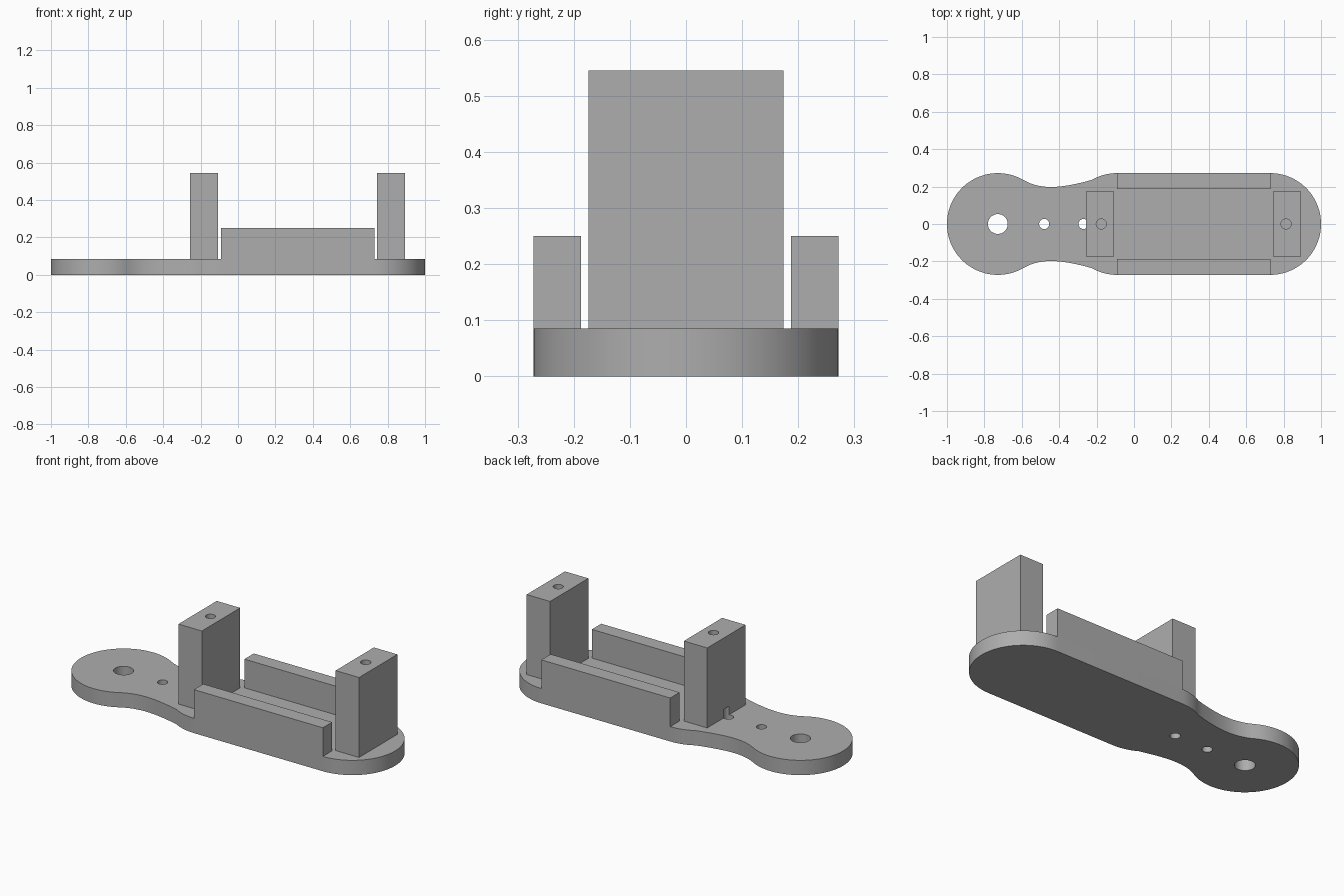
import bpy, bmesh, math
from mathutils import Vector
from mathutils.geometry import interpolate_bezier

if "Cube" in bpy.data.objects:
    bpy.data.objects.remove(bpy.data.objects["Cube"], do_unlink=True)

R = 0.272            # end radius and half width
END = 1 - R          # x of the end centres
BASE_H = 0.085
POST_H, RAIL_H = 0.545, 0.25

grey = bpy.data.materials.new("plain grey")
grey.use_nodes = True
colour = (0.42, 0.42, 0.42, 1)
grey.diffuse_color = colour
grey.node_tree.nodes["Principled BSDF"].inputs["Base Color"].default_value = colour


def prism(name, outline, z0, z1):
    """Extrude a closed xy outline from z0 to z1."""
    bm = bmesh.new()
    face = bm.faces.new([bm.verts.new((x, y, z0)) for x, y in outline])
    new = bmesh.ops.extrude_face_region(bm, geom=[face])["geom"]
    top = [v for v in new if isinstance(v, bmesh.types.BMVert)]
    bmesh.ops.translate(bm, verts=top, vec=(0, 0, z1 - z0))
    bmesh.ops.recalc_face_normals(bm, faces=bm.faces)
    mesh = bpy.data.meshes.new(name)
    bm.to_mesh(mesh)
    bm.free()
    mesh.materials.append(grey)
    obj = bpy.data.objects.new(name, mesh)
    bpy.context.collection.objects.link(obj)
    return obj


def block(name, x0, x1, y0, y1, z0, z1):
    return prism(name, [(x0, y0), (x1, y0), (x1, y1), (x0, y1)], z0, z1)


def arc(cx, radius, start, end, steps):
    angles = [math.radians(start + (end - start) * i / steps) for i in range(steps + 1)]
    return [(cx + radius * math.cos(a), radius * math.sin(a)) for a in angles]


def drill(obj, x, radius, z0, z1):
    """Cut a vertical round hole on the centre line."""
    cutter = prism("drill", arc(x, radius, 0, 360, 32)[:-1], z0, z1)
    mod = obj.modifiers.new("hole", "BOOLEAN")
    mod.operation = "DIFFERENCE"
    mod.solver = "EXACT"
    mod.object = cutter
    bpy.context.view_layer.objects.active = obj
    bpy.ops.object.modifier_apply(modifier=mod.name)
    bpy.data.objects.remove(cutter, do_unlink=True)


# Base plate: right cap, shoulder, waist curve, left cap, mirrored across y
shoulder = arc(-0.09, R, 90, 120, 8)
left_cap = arc(-END, R, 61, 180, 32)
waist = interpolate_bezier(Vector((*shoulder[-1], 0)), Vector((-0.4, 0.188, 0)),
                           Vector((-0.5, 0.182, 0)), Vector((*left_cap[0], 0)), 16)
half = arc(END, R, 0, 90, 24) + shoulder + [(p.x, p.y) for p in waist[1:-1]] + left_cap
base = prism("base_plate", half + [(x, -y) for x, y in half[-2:0:-1]], 0, BASE_H)

# Through holes in the arm
for x, radius in ((-END, 0.053), (-0.48, 0.027), (-0.27, 0.027)):
    drill(base, x, radius, -0.1, BASE_H + 0.1)

# Mounting posts with blind screw holes
posts = []
for name, x0, hole_x in (("left_post", 0.743, 0.813), ("right_post", -0.257, -0.175)):
    post = block(name, x0, x0 + 0.149, -0.174, 0.174, BASE_H, POST_H)
    drill(post, hole_x, 0.027, POST_H - 0.2, POST_H + 0.1)
    posts.append(post)

# The arm hole nearest the post nicks its foot
drill(posts[1], -0.27, 0.027, 0, 0.135)

# Side rails
rails = [block(name, -0.09, 0.73, min(a, b), max(a, b), BASE_H, RAIL_H)
         for name, a, b in (("front_rail", -R, -0.187), ("back_rail", R, 0.187))]

# Smooth the round walls, keep hard edges
bpy.ops.object.select_all(action="DESELECT")
for obj in [base] + posts + rails:
    obj.select_set(True)
bpy.context.view_layer.objects.active = base
bpy.ops.object.shade_smooth_by_angle(angle=math.radians(30))
